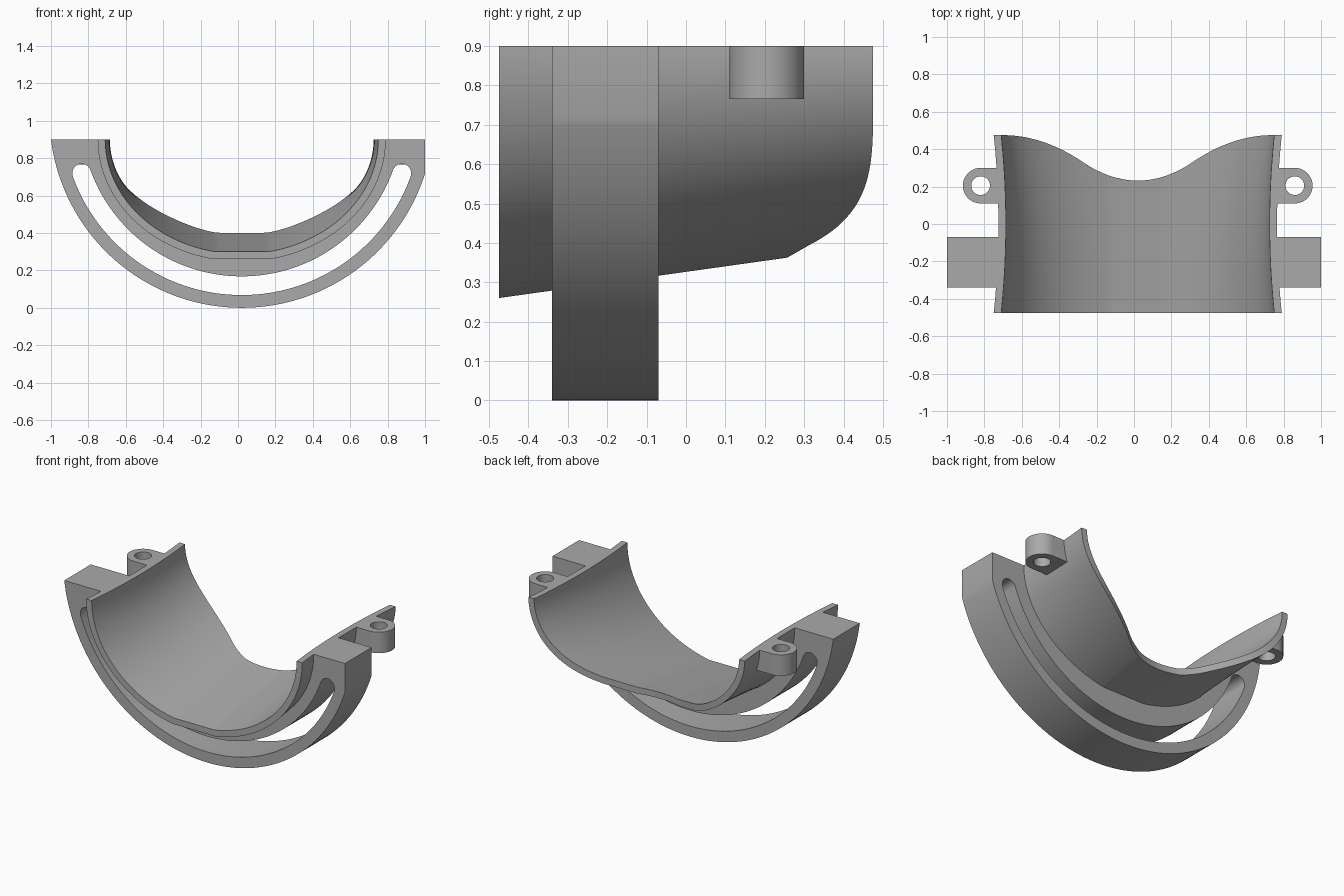
import bpy, bmesh
from math import sin, cos, pi, sqrt, atan2

if "Cube" in bpy.data.objects:
    bpy.data.objects.remove(bpy.data.objects["Cube"])

CX, TOP = 0.02, 0.9          # symmetry axis and flat rim height
FRONT, BACK = -0.475, 0.475
WALL = 0.04

grey = bpy.data.materials.new("plain_grey")
grey.use_nodes = True
grey.diffuse_color = (0.4, 0.4, 0.4, 1)
grey.node_tree.nodes["Principled BSDF"].inputs["Base Color"].default_value = (0.4, 0.4, 0.4, 1)


def finish(name, bm):
    bmesh.ops.recalc_face_normals(bm, faces=bm.faces)
    mesh = bpy.data.meshes.new(name)
    bm.to_mesh(mesh)
    bm.free()
    mesh.materials.append(grey)
    obj = bpy.data.objects.new(name, mesh)
    bpy.context.collection.objects.link(obj)
    return obj


def smooth(obj):
    bpy.ops.object.select_all(action='DESELECT')
    obj.select_set(True)
    bpy.context.view_layer.objects.active = obj
    bpy.ops.object.shade_smooth_by_angle(angle=pi / 6)


def section(t, y, inset):
    """Point on the trough section at depth y; t runs from -x rim to +x rim."""
    a = 0.745 + 0.025 * (y / BACK) ** 2 - inset
    b = TOP - (0.26 + 0.14 * (y - FRONT)) - inset
    return CX - a * cos(t), TOP - b * min(1, 1.02 * sin(t))


def back_edge(off):
    """Scalloped rear edge as a function of distance from the axis."""
    if off < 0.27:
        return 0.232 + 1.14 * off ** 2
    return BACK - 0.79 * max(0, 0.72 - off) ** 2


def loft(bm, outlines):
    """Skin a list of equal closed outlines and cap both ends."""
    rings = [[bm.verts.new(p) for p in o] for o in outlines]
    for r, s in zip(rings, rings[1:]):
        for i in range(len(r)):
            j = (i + 1) % len(r)
            bm.faces.new((r[i], r[j], s[j], s[i]))
    bm.faces.new(rings[0])
    bm.faces.new(rings[-1])


def cut(obj, cutter):
    mod = obj.modifiers.new("cut", 'BOOLEAN')
    mod.operation, mod.solver, mod.object = 'DIFFERENCE', 'EXACT', cutter
    bpy.context.view_layer.objects.active = obj
    bpy.ops.object.modifier_apply(modifier=mod.name)
    bpy.data.objects.remove(cutter)


# Curved trough wall with scalloped rear edge
N, M = 96, 20
bm = bmesh.new()
outline = []
for i in range(N + 1):
    t = pi * i / N
    columns = []
    for inset in (0, WALL):
        end = BACK
        for _ in range(4):
            end = back_edge(abs(section(t, end, inset)[0] - CX))
        col = []
        for k in range(M + 1):
            y = FRONT + (end - FRONT) * k / M
            x, z = section(t, y, inset)
            col.append((x, y, z))
        columns.append(col)
    outline.append(columns[0] + columns[1][::-1])
loft(bm, outline)
smooth(finish("trough_wall", bm))

# Crescent bracket under the trough
R = 1.028
Y0, Y1 = -0.34, -0.07


def crescent(y):
    pts = []
    start = atan2(R - TOP, 1.02)
    stop = pi - atan2(sqrt(R * R - 0.98 ** 2), 0.98)
    for i in range(97):
        t = start + (stop - start) * i / 96
        pts.append((CX - R * cos(t), y, R - R * sin(t)))
    pts.append((1.0, y, TOP))
    for i in range(96, -1, -1):
        x, z = section(pi * i / 96, y, WALL / 2)
        pts.append((x, y, z))
    return pts


bm = bmesh.new()
loft(bm, [crescent(Y0), crescent(Y1)])
bracket = finish("crescent_bracket", bm)


# Rounded-end arc slot through the bracket
def slot(y):
    r, half, a0 = 0.91, 0.05, atan2(0.31, 0.86)
    pts = []

    def arc(cx, cz, rad, s, e, n):
        for i in range(n):
            t = s + (e - s) * i / (n - 1)
            pts.append((cx - rad * cos(t), y, cz - rad * sin(t)))
    arc(CX, R, r + half, a0, pi - a0, 80)
    ex, ez = r * cos(a0), R - r * sin(a0)
    arc(CX + ex, ez, half, pi - a0 + 0.2, 2 * pi - a0 - 0.2, 12)
    arc(CX, R, r - half, pi - a0, a0, 80)
    arc(CX - ex, ez, half, a0 - pi + 0.2, a0 - 0.2, 12)
    return pts


bm = bmesh.new()
loft(bm, [slot(Y0 - 0.1), slot(Y1 + 0.1)])
cut(bracket, finish("slot_cutter", bm))
smooth(bracket)

# Screw ears with round holes on both rims
EY, EZ, ER = 0.205, 0.765, 0.095
for side, name in ((-1, "right_ear"), (1, "left_ear")):
    ex = CX + side * 0.84
    root = CX + side * 0.718

    def ear(z):
        pts = [(root, EY - ER, z)]
        for i in range(33):
            t = -pi / 2 + pi * i / 32
            pts.append((ex + side * ER * cos(t), EY + ER * sin(t), z))
        return pts + [(root, EY + ER, z)]

    def hole(z):
        return [(ex + 0.05 * cos(pi * i / 20), EY + 0.05 * sin(pi * i / 20), z) for i in range(40)]

    bm = bmesh.new()
    loft(bm, [ear(EZ), ear(TOP)])
    body = finish(name, bm)
    bm = bmesh.new()
    loft(bm, [hole(EZ - 0.1), hole(TOP + 0.1)])
    cut(body, finish("hole_cutter", bm))
    smooth(body)
